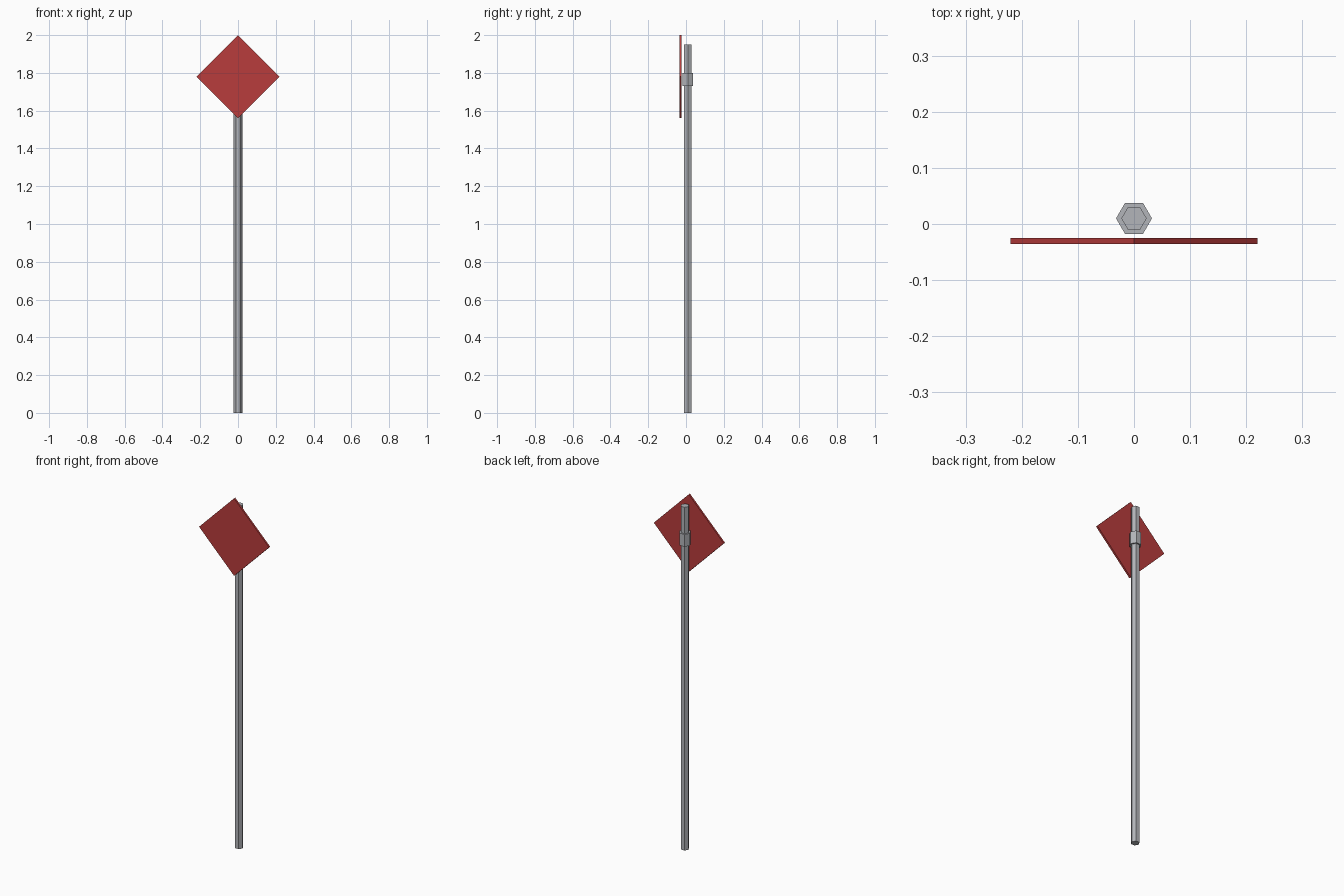
import bpy, bmesh
from math import cos, sin, tau
from mathutils import Vector

if "Cube" in bpy.data.objects:
    bpy.data.objects.remove(bpy.data.objects["Cube"])


def material(name, colour):
    m = bpy.data.materials.new(name)
    m.diffuse_color = (*colour, 1)
    m.use_nodes = True
    m.node_tree.nodes["Principled BSDF"].inputs["Base Color"].default_value = m.diffuse_color
    return m


def prism(name, profile, depth, mat):
    """Extrude a flat polygon along a vector into a closed solid."""
    bm = bmesh.new()
    face = bm.faces.new([bm.verts.new(p) for p in profile])
    result = bmesh.ops.extrude_face_region(bm, geom=[face], use_keep_orig=True)
    top = [v for v in result["geom"] if isinstance(v, bmesh.types.BMVert)]
    bmesh.ops.translate(bm, verts=top, vec=Vector(depth))
    bmesh.ops.recalc_face_normals(bm, faces=bm.faces[:])
    mesh = bpy.data.meshes.new(name)
    bm.to_mesh(mesh)
    bm.free()
    mesh.materials.append(mat)
    obj = bpy.data.objects.new(name, mesh)
    bpy.context.collection.objects.link(obj)
    return obj


def ring(radius, z, y=0.01, sides=6):
    """Hexagon with corners pointing along x."""
    return [(radius * cos(tau * i / sides), y + radius * sin(tau * i / sides), z)
            for i in range(sides)]


grey = material("galvanised grey", (0.45, 0.46, 0.49))
red = material("sign red", (0.48, 0.045, 0.045))

# Hexagonal post and the clamp collar behind the sign
prism("post", ring(0.0225, 0), (0, 0, 1.95), grey)
prism("clamp_collar", ring(0.032, 1.73), (0, 0, 0.07), grey)

# Thin diamond plate in front of the post
half, cz = 0.22, 1.78
diamond = [(half * cos(tau * i / 4), -0.0355, cz + half * sin(tau * i / 4))
           for i in range(4)]
prism("sign_plate", diamond, (0, 0.0105, 0), red)
